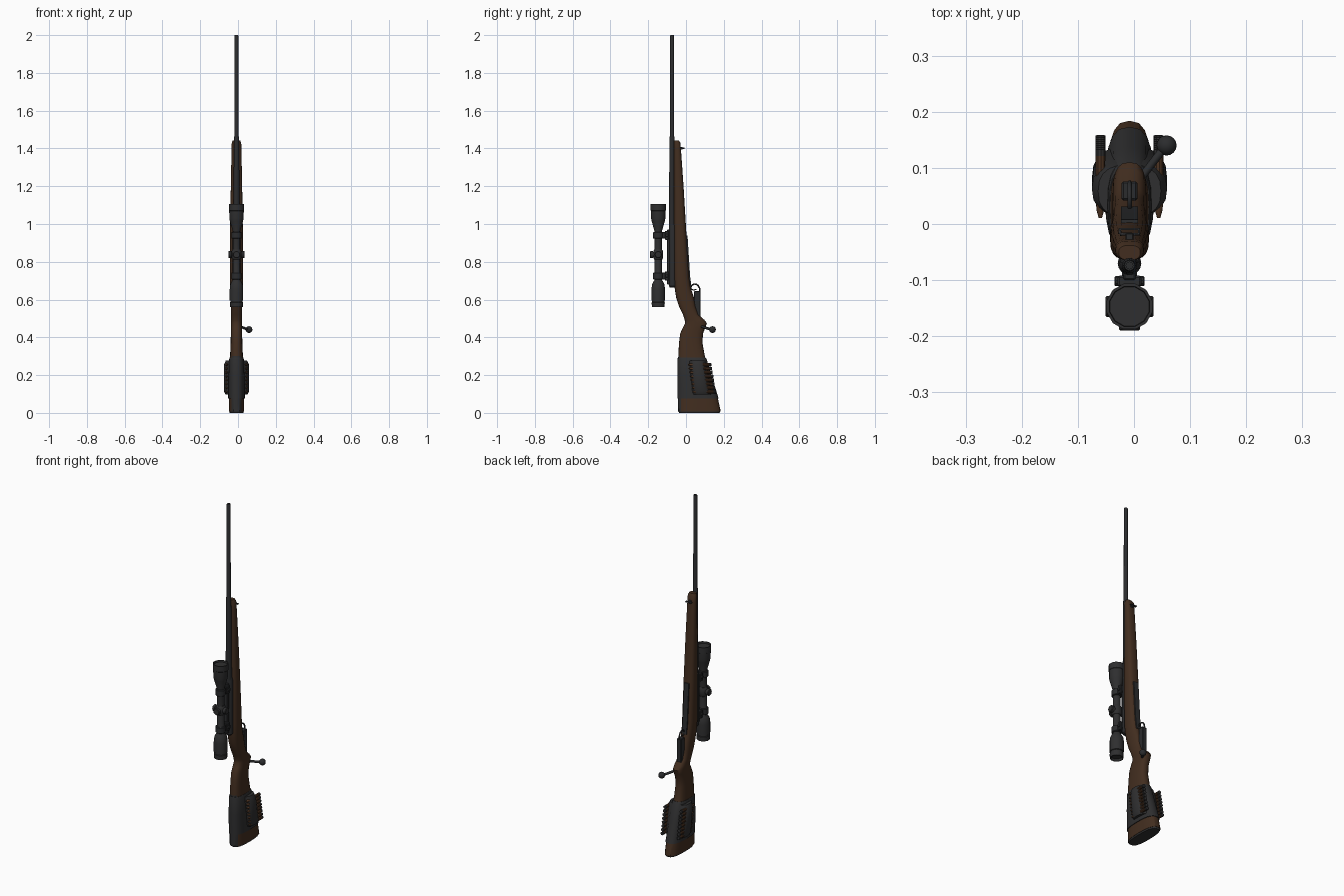
import bpy, bmesh, math
from mathutils import Vector

if "Cube" in bpy.data.objects:
    bpy.data.objects.remove(bpy.data.objects["Cube"])

CX = -0.008          # centre plane of the rifle


def material(name, r, g, b):
    m = bpy.data.materials.new(name)
    m.diffuse_color = (r, g, b, 1)
    m.use_nodes = True
    m.node_tree.nodes["Principled BSDF"].inputs["Base Color"].default_value = m.diffuse_color
    return m


WOOD = material("dark walnut", 0.055, 0.027, 0.014)
STEEL = material("blued steel", 0.024, 0.025, 0.027)
BLACK = material("matte black", 0.028, 0.028, 0.029)
COPPER = material("dull copper", 0.07, 0.032, 0.015)


def finish(name, bm, *mats, angle=35):
    bmesh.ops.recalc_face_normals(bm, faces=bm.faces[:])
    me = bpy.data.meshes.new(name)
    bm.to_mesh(me)
    bm.free()
    ob = bpy.data.objects.new(name, me)
    bpy.context.collection.objects.link(ob)
    for m in mats:
        me.materials.append(m)
    bpy.ops.object.select_all(action='DESELECT')
    ob.select_set(True)
    bpy.context.view_layer.objects.active = ob
    bpy.ops.object.shade_smooth_by_angle(angle=math.radians(angle))
    return ob


def skin(bm, rings):
    """Bridge equal rings of points and cap both ends."""
    vs = [[bm.verts.new(p) for p in ring] for ring in rings]
    n = len(vs[0])
    for a, b in zip(vs, vs[1:]):
        for i in range(n):
            bm.faces.new((a[i], a[(i + 1) % n], b[(i + 1) % n], b[i]))
    bm.faces.new(vs[0])
    bm.faces.new(vs[-1])


def section(z, y0, y1, hw, n=20, power=2.7):
    """Rounded cross-section of the stock at one height."""
    pts = []
    for i in range(n):
        t = 2 * math.pi * i / n
        c, s = math.cos(t), math.sin(t)
        pts.append((CX + hw * math.copysign(abs(c) ** (2 / power), c),
                    (y0 + y1) / 2 + (y1 - y0) / 2 * math.copysign(abs(s) ** (2 / power), s), z))
    return pts


def loft(name, stations, *mats, power=2.7):
    bm = bmesh.new()
    skin(bm, [section(*s, power=power) for s in stations])
    return finish(name, bm, *mats)


def lathe(name, start, direction, profile, mat, n=16):
    """Turned part: profile holds (distance along axis, radius)."""
    d = Vector(direction).normalized()
    u = d.orthogonal().normalized()
    v = d.cross(u)
    bm = bmesh.new()
    skin(bm, [[Vector(start) + d * h + (u * math.cos(2 * math.pi * i / n)
               + v * math.sin(2 * math.pi * i / n)) * r for i in range(n)] for h, r in profile])
    return finish(name, bm, mat)


def box(name, x, y, z, mat, bevel=0.003):
    bm = bmesh.new()
    bmesh.ops.create_cube(bm, size=1)
    for v in bm.verts:
        v.co = [a[0] + (a[1] - a[0]) * (c + 0.5) for a, c in zip((x, y, z), v.co)]
    bmesh.ops.bevel(bm, geom=bm.edges[:], offset=bevel, segments=1, affect='EDGES')
    return finish(name, bm, mat)


def tube(name, pts, r, mat):
    cu = bpy.data.curves.new(name, 'CURVE')
    cu.dimensions = '3D'
    cu.bevel_depth = r
    cu.bevel_resolution = 2
    cu.use_fill_caps = True
    sp = cu.splines.new('POLY')
    sp.points.add(len(pts) - 1)
    for p, c in zip(sp.points, pts):
        p.co = (*c, 1)
    ob = bpy.data.objects.new(name, cu)
    bpy.context.collection.objects.link(ob)
    cu.materials.append(mat)


# Wooden stock: height, front y, back y, half width
stock = loft("stock", [
    (0.008, -0.042, 0.184, 0.040), (0.08, -0.042, 0.168, 0.040), (0.20, -0.042, 0.130, 0.038),
    (0.30, -0.041, 0.100, 0.034), (0.37, -0.037, 0.087, 0.031), (0.42, -0.031, 0.090, 0.030),
    (0.45, -0.017, 0.102, 0.030), (0.475, -0.005, 0.110, 0.030), (0.492, -0.007, 0.098, 0.030),
    (0.52, -0.016, 0.066, 0.030), (0.56, -0.036, 0.052, 0.030), (0.61, -0.052, 0.042, 0.031),
    (0.66, -0.060, 0.026, 0.033), (0.72, -0.064, 0.017, 0.035), (0.95, -0.064, 0.002, 0.034),
    (1.20, -0.064, -0.013, 0.030), (1.40, -0.064, -0.027, 0.026), (1.43, -0.064, -0.030, 0.025),
    (1.443, -0.064, -0.038, 0.019)], WOOD, BLACK)
for f in stock.data.polygons:           # dark strap along the comb
    if f.center.z < 0.3 and f.center.y < -0.028:
        f.material_index = 1
loft("butt_pad", [(0.0, -0.036, 0.178, 0.036), (0.009, -0.040, 0.182, 0.0385)], BLACK)

# Butt sleeve and the cartridge pouch wrapped round it
loft("butt_sleeve", [(0.075, -0.046, 0.173, 0.044), (0.19, -0.046, 0.138, 0.043),
                     (0.285, -0.045, 0.109, 0.039), (0.292, -0.043, 0.104, 0.036)], BLACK)
loft("cartridge_pouch", [(0.098, 0.027, 0.140, 0.058), (0.115, 0.025, 0.139, 0.067),
                         (0.255, 0.013, 0.112, 0.067), (0.278, 0.011, 0.106, 0.056)],
     BLACK, power=2.5)
for side in (-1, 1):
    for i in range(8):
        z = 0.112 + i * 0.0205
        yc = 0.105 - 0.17 * (z - 0.09)
        lathe("cartridge", (CX + side * 0.052, yc - 0.066, z), (0, 1, 0),
              [(0, 0.003), (0.014, 0.007), (0.03, 0.008), (0.112, 0.009)], COPPER, 10)
        lathe("cartridge_head", (CX + side * 0.052, yc + 0.044, z), (0, 1, 0),
              [(0, 0.009), (0.012, 0.009), (0.013, 0.007)], BLACK, 10)

# Barrel and receiver
BY = -0.074
lathe("barrel", (CX, BY, 0.9), (0, 0, 1),
      [(0, 0.018), (0.25, 0.0155), (0.555, 0.0135), (0.565, 0.0115), (1.096, 0.0105),
       (1.1, 0.009), (1.1, 0.006), (1.06, 0.006)], STEEL)
lathe("receiver", (CX, -0.070, 0.665), (0, 0, 1),
      [(0, 0.016), (0.006, 0.021), (0.31, 0.021), (0.33, 0.0175)], STEEL)
box("receiver_tang", (CX - 0.015, CX + 0.015), (-0.08, -0.035), (0.665, 0.72), STEEL)
box("scope_rail", (CX - 0.011, CX + 0.011), (-0.1, -0.08), (0.68, 0.97), STEEL)

# Telescopic sight, turned from the eyepiece upward
SY = -0.147
lathe("scope_body", (CX, SY, 0.56), (0, 0, 1),
      [(0.012, 0.030), (0, 0.031), (0, 0.035), (0.025, 0.036), (0.027, 0.033), (0.034, 0.033),
       (0.036, 0.037), (0.095, 0.037), (0.12, 0.034), (0.135, 0.026), (0.145, 0.020),
       (0.40, 0.020), (0.455, 0.036), (0.47, 0.039), (0.51, 0.040), (0.512, 0.042),
       (0.545, 0.042), (0.545, 0.037), (0.535, 0.036)], BLACK, 12)
lathe("turret_collar", (CX, SY, 0.812), (0, 0, 1),
      [(0, 0.021), (0.008, 0.026), (0.044, 0.026), (0.052, 0.021)], BLACK)
for name, d in (("elevation_turret", (0, -1, 0)), ("windage_turret_right", (1, 0, 0)),
                ("windage_turret_left", (-1, 0, 0))):
    lathe(name, (CX, SY, 0.838), d,
          [(0, 0.015), (0.027, 0.015), (0.028, 0.019), (0.040, 0.019), (0.043, 0.016)], BLACK)

# Scope rings with mounting feet and clamp screws
for z in (0.94, 0.725):
    lathe("scope_ring", (CX, SY, z - 0.018), (0, 0, 1),
          [(0, 0.024), (0.003, 0.027), (0.033, 0.027), (0.036, 0.024)], STEEL)
    box("ring_foot", (CX - 0.013, CX + 0.013), (SY + 0.02, -0.08), (z - 0.018, z + 0.018), STEEL)
    box("ring_clamp", (CX - 0.021, CX + 0.021), (-0.112, -0.092), (z - 0.024, z + 0.024), STEEL)
    lathe("clamp_screw", (CX - 0.027, -0.102, z), (1, 0, 0),
          [(0, 0.007), (0.002, 0.009), (0.052, 0.009), (0.054, 0.007)], STEEL, 10)

# Floor plate, trigger guard and lower metal on the back of the stock
bm = bmesh.new()
skin(bm, [[(CX + sx * 0.015, y + dy, z) for sx, dy in ((-1, -0.01), (1, -0.01), (1, 0.004), (-1, 0.004))]
          for z, y in ((0.655, 0.027), (0.72, 0.018), (0.94, 0.004))])
finish("floor_plate", bm, STEEL)
box("trigger_housing", (CX - 0.014, CX + 0.014), (0.042, 0.076), (0.49, 0.645), STEEL)
tube("trigger_guard", [(CX, 0.047 + 0.027 * math.cos(a), 0.645 + 0.038 * math.sin(a))
                       for a in [math.radians(-50 + 25 * i) for i in range(12)]], 0.004, STEEL)
tube("trigger", [(CX, 0.025, 0.655), (CX, 0.042, 0.65), (CX, 0.055, 0.655)], 0.003, STEEL)

# Bolt handle with ball knob
tube("bolt_handle", [(CX + 0.015, 0.075, 0.46), (0.03, 0.105, 0.45), (0.057, 0.14, 0.44)], 0.007, STEEL)
bm = bmesh.new()
bmesh.ops.create_uvsphere(bm, u_segments=16, v_segments=10, radius=0.018)
bmesh.ops.translate(bm, verts=bm.verts[:], vec=(0.058, 0.14, 0.441))
finish("bolt_knob", bm, STEEL, angle=60)

# Sling swivel near the fore-end tip
box("swivel_base", (CX - 0.007, CX + 0.007), (-0.04, -0.016), (1.395, 1.407), STEEL, 0.002)
tube("swivel_loop", [(CX - 0.017, -0.018, 1.401), (CX - 0.017, -0.009, 1.401),
                     (CX + 0.017, -0.009, 1.401), (CX + 0.017, -0.018, 1.401),
                     (CX - 0.017, -0.018, 1.401)], 0.003, STEEL)
